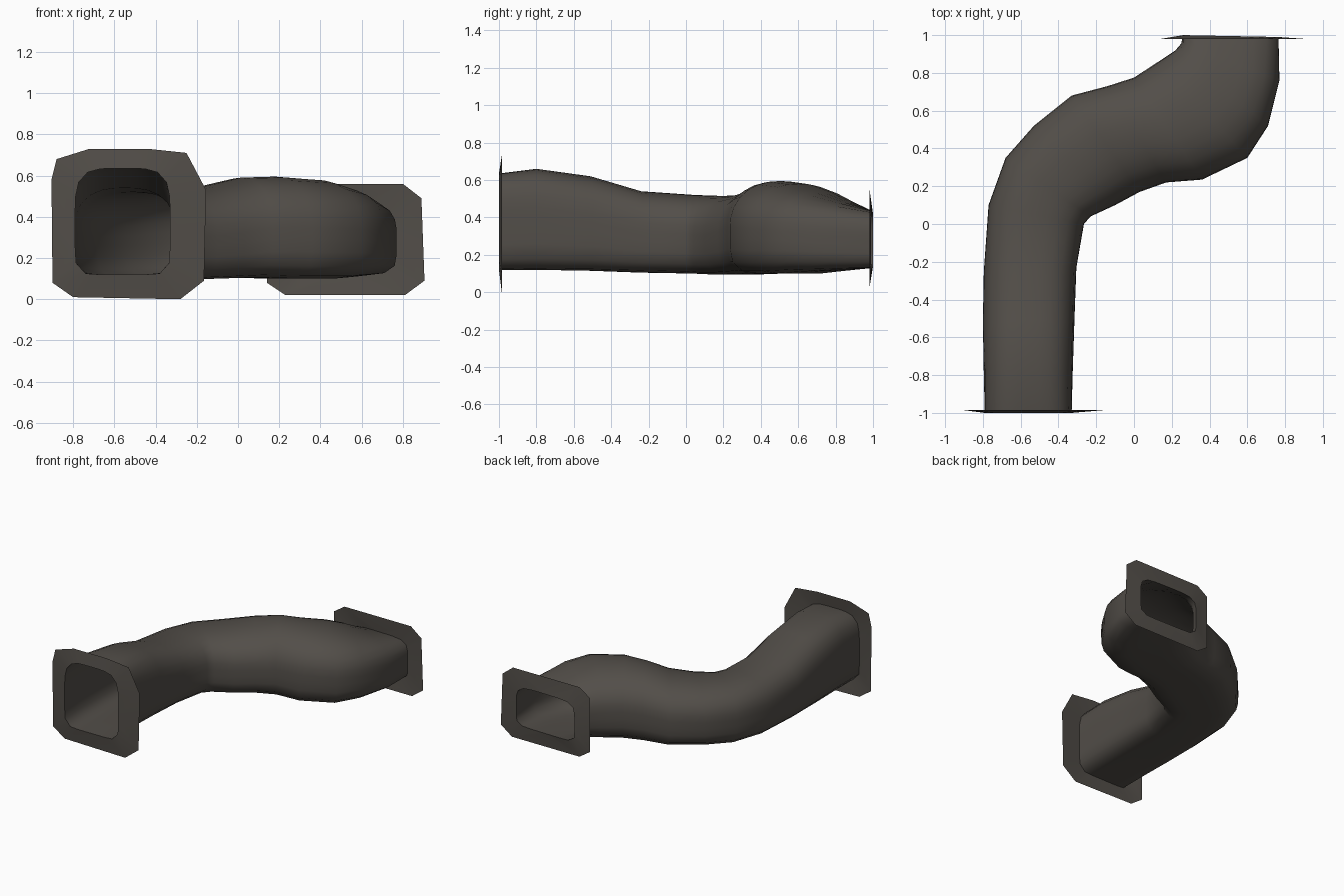
import bpy, bmesh, math
from mathutils import Vector

if "Cube" in bpy.data.objects:
    bpy.data.objects.remove(bpy.data.objects["Cube"])

metal = bpy.data.materials.new("dark warm grey")
metal.diffuse_color = (0.085, 0.076, 0.066, 1)
metal.use_nodes = True
metal.node_tree.nodes["Principled BSDF"].inputs["Base Color"].default_value = metal.diffuse_color

# Duct stations: left x,y / right x,y / bottom z / top z / squareness of top, of bottom
STATIONS = [
    (-.79, -1.0, -.33, -1.0, .12, .635, 4.2, 8),
    (-.795, -.8, -.325, -.8, .12, .66, 3.2, 7),
    (-.80, -.52, -.315, -.5, .115, .62, 2.8, 6),
    (-.795, -.25, -.305, -.23, .105, .54, 2.6, 5),
    (-.77, .1, -.265, .0, .10, .52, 2.5, 5),
    (-.68, .35, -.23, .04, .095, .515, 2.5, 5),
    (-.53, .52, -.10, .10, .095, .52, 2.4, 5),
    (-.33, .68, .03, .17, .10, .55, 2.2, 5),
    (-.14, .73, .17, .22, .105, .59, 2.2, 5),
    (.0, .775, .36, .235, .10, .595, 2.2, 5),
    (.13, .86, .60, .35, .10, .58, 2.3, 5),
    (.22, .92, .71, .52, .11, .54, 2.5, 5),
    (.25, .955, .77, .76, .12, .485, 3, 6),
    (.26, 1.0, .765, .99, .13, .435, 5, 8),
]
N = 28


def section(lx, ly, rx, ry, z0, z1, top, bottom):
    """Rounded-square ring standing between two plan points."""
    left, right = Vector((lx, ly, 0)), Vector((rx, ry, 0))
    pts = []
    for i in range(N):
        a = math.tau * i / N
        c, s = math.cos(a), math.sin(a)
        power = top if s > 0 else bottom
        # radial sampling keeps the points evenly spread
        r = (abs(c) ** power + abs(s) ** power) ** (-1 / power)
        p = left.lerp(right, .5 + .5 * r * c)
        p.z = (z0 + z1) / 2 + (z1 - z0) / 2 * r * s
        pts.append(p)
    return pts


def loop(bm, pts):
    verts = [bm.verts.new(p) for p in pts]
    return [bm.edges.new((verts[i], verts[i - 1])) for i in range(len(verts))]


def finish(bm, name):
    bmesh.ops.recalc_face_normals(bm, faces=bm.faces)
    mesh = bpy.data.meshes.new(name)
    bm.to_mesh(mesh)
    bm.free()
    obj = bpy.data.objects.new(name, mesh)
    bpy.context.collection.objects.link(obj)
    mesh.materials.append(metal)
    bpy.ops.object.select_all(action='DESELECT')
    obj.select_set(True)
    bpy.context.view_layer.objects.active = obj
    bpy.ops.object.shade_smooth_by_angle(angle=math.radians(50))


# Bent hollow duct, open at both ends
bm = bmesh.new()
rings = [[bm.verts.new(p) for p in section(*s)] for s in STATIONS]
for a, b in zip(rings, rings[1:]):
    for i in range(N):
        bm.faces.new((a[i - 1], a[i], b[i], b[i - 1]))
finish(bm, "bent_duct")


# Thin flange sheets around the two mouths
def flange(name, station, outline, y):
    bm = bmesh.new()
    inner = loop(bm, section(*station))
    outer = loop(bm, [(x, y, z) for x, z in outline])
    bmesh.ops.bridge_loops(bm, edges=inner + outer)
    finish(bm, name)


flange("front_flange", STATIONS[0],
       [(-.155, .53), (-.25, .71), (-.44, .73), (-.72, .73), (-.88, .68),
        (-.905, .58), (-.90, .08), (-.80, .01), (-.28, 0), (-.165, .09)], -.985)
flange("rear_flange", STATIONS[-1],
       [(.89, .49), (.80, .56), (.23, .56), (.14, .50),
        (.14, .08), (.23, .02), (.81, .02), (.905, .09)], .98)
